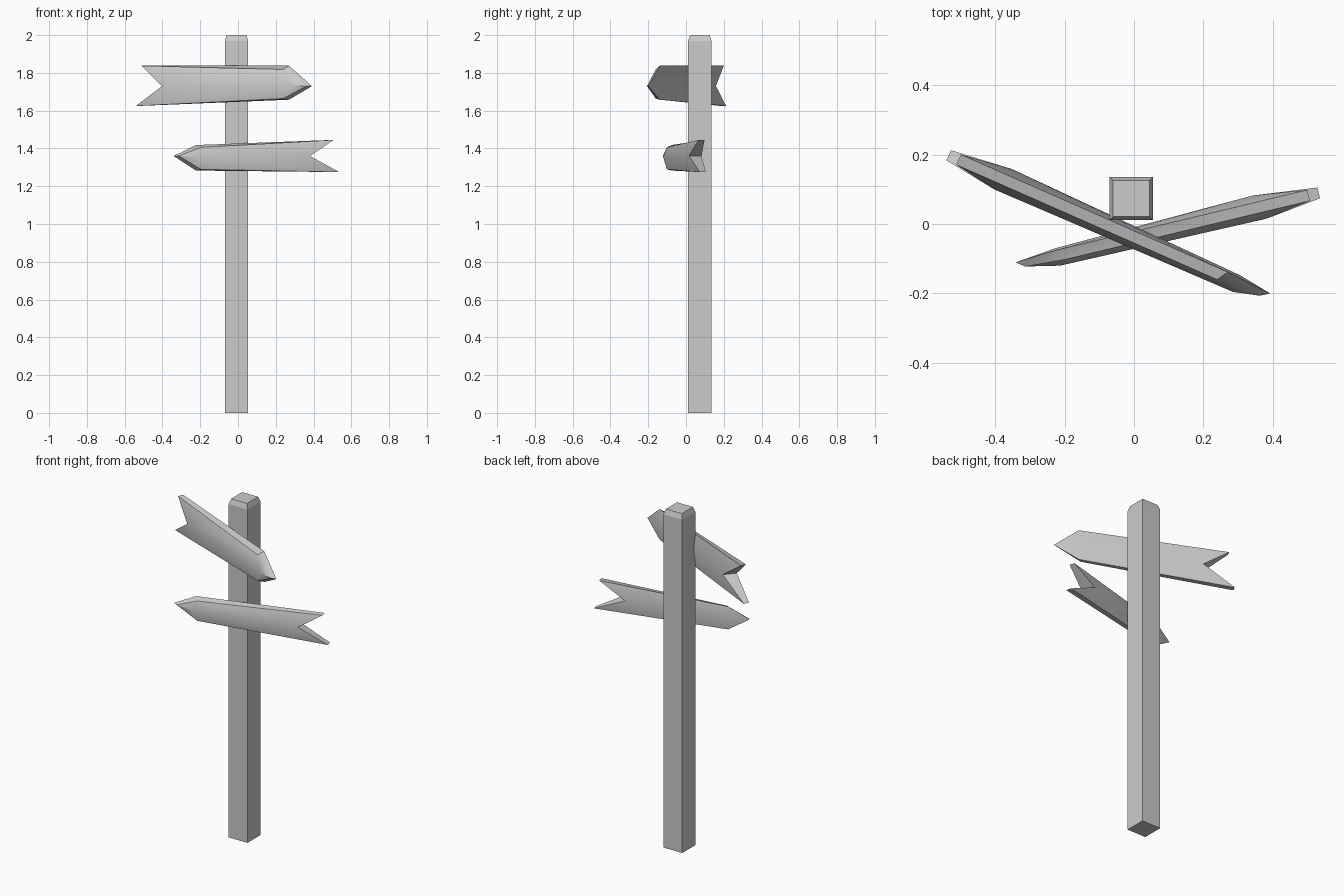
import bpy, bmesh
from mathutils import Vector

if "Cube" in bpy.data.objects:
    bpy.data.objects.remove(bpy.data.objects["Cube"])


def finish(bm, name):
    bmesh.ops.recalc_face_normals(bm, faces=bm.faces)
    mesh = bpy.data.meshes.new(name)
    bm.to_mesh(mesh)
    bm.free()
    obj = bpy.data.objects.new(name, mesh)
    bpy.context.collection.objects.link(obj)
    return obj


def arrow_board(name, direction, outline, mid, inset_top, inset_low, centre=-0.034):
    """Outline runs: low tail, notch, high tail, high shoulder, tip, low shoulder,
    as (distance toward tip, height). The middle line is thicker than the edges."""
    d = Vector((*direction, 0)).normalized()
    n = Vector((-d.y, d.x, 0))
    if n.y < 0:
        n = -n
    thick = [0.016, 0.037, 0.016, 0.016, 0.009, 0.016]
    # front rim is slightly smaller around the arrow tip
    shift = [(0, 0), (-0.022, 0), (0, 0), (-0.02, -inset_top),
             (-0.024, 0), (-0.02, inset_low)]
    bm = bmesh.new()

    def point(s, z, t):
        return bm.verts.new(d * s + n * (centre + t) + Vector((0, 0, z)))

    back = [point(s, z, t) for (s, z), t in zip(outline, thick)]
    front = [point(s + a, z + b, -t)
             for (s, z), (a, b), t in zip(outline, shift, thick)]
    for side, t in ((back, 0.022), (front, -0.030)):
        m = point(*mid, t)
        lo, notch, hi, sh_hi, tip, sh_lo = side
        for f in ((lo, notch, m, sh_lo), (notch, hi, sh_hi, m),
                  (m, sh_hi, tip), (m, tip, sh_lo)):
            bm.faces.new(f)
    for i in range(6):
        j = (i + 1) % 6
        bm.faces.new((back[i], back[j], front[j], front[i]))
    obj = finish(bm, name)
    bpy.ops.object.select_all(action='DESELECT')
    obj.select_set(True)
    bpy.context.view_layer.objects.active = obj
    bpy.ops.object.shade_smooth_by_angle(angle=0.52)
    return obj


# Square post with chamfered top
bm = bmesh.new()
rings = []
for half, z in ((0.062, 0), (0.062, 1.97), (0.052, 2.0)):
    rings.append([bm.verts.new((-0.008 + sx * half, 0.073 + sy * half, z))
                  for sx, sy in ((-1, -1), (1, -1), (1, 1), (-1, 1))])
for a, b in zip(rings, rings[1:]):
    for i in range(4):
        j = (i + 1) % 4
        bm.faces.new((a[i], a[j], b[j], b[i]))
bm.faces.new(rings[0])
bm.faces.new(rings[-1])
finish(bm, "post")

# Upper sign, pointing right and forward
arrow_board("upper_sign", (0.915, -0.403),
            [(-0.568, 1.625), (-0.386, 1.73), (-0.537, 1.838),
             (0.303, 1.838), (0.439, 1.73), (0.303, 1.658)],
            (0.34, 1.735), 0.020, 0.006)

# Lower sign, pointing left and forward
arrow_board("lower_sign", (-0.972, -0.233),
            [(-0.538, 1.275), (-0.352, 1.36), (-0.508, 1.445),
             (0.234, 1.418), (0.357, 1.36), (0.234, 1.283)],
            (0.235, 1.355), 0.012, 0.006, -0.037)
